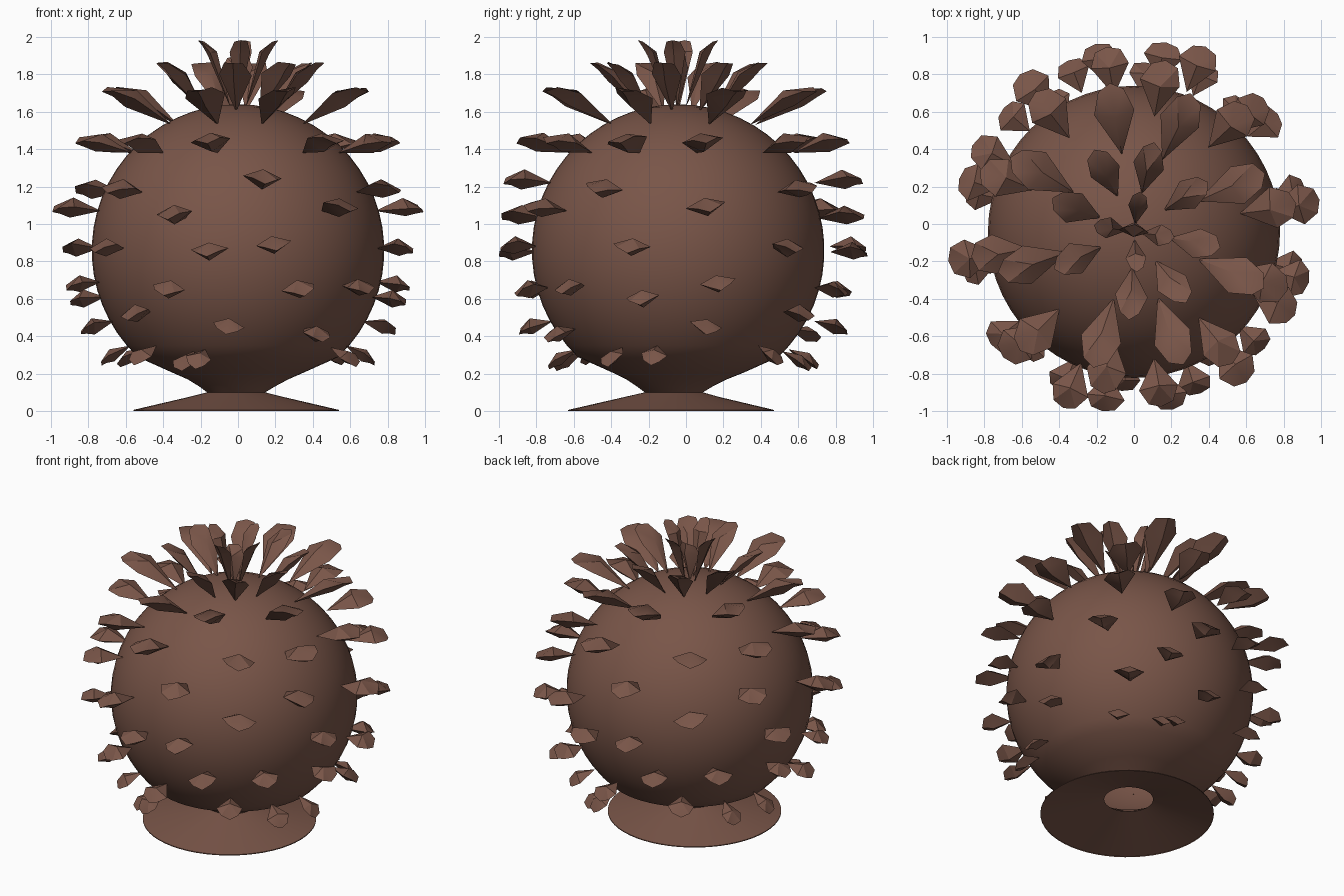
import bpy, bmesh, math, random
from mathutils import Vector, Matrix

if "Cube" in bpy.data.objects:
    bpy.data.objects.remove(bpy.data.objects["Cube"])

random.seed(4)
CY, CZ, R = -0.042, 0.858, 0.782       # ball centre and radius

brown = bpy.data.materials.new("brown")
brown.diffuse_color = (0.191, 0.091, 0.065, 1)
brown.use_nodes = True
brown.node_tree.nodes["Principled BSDF"].inputs["Base Color"].default_value = brown.diffuse_color


def finish(bm, name, angle):
    me = bpy.data.meshes.new(name)
    bm.to_mesh(me)
    bm.free()
    me.materials.append(brown)
    ob = bpy.data.objects.new(name, me)
    bpy.context.collection.objects.link(ob)
    bpy.context.view_layer.objects.active = ob
    ob.select_set(True)
    bpy.ops.object.shade_smooth_by_angle(angle=math.radians(angle))
    ob.select_set(False)


def lathe(name, rows, seg=56):
    """Rows of (radius, z, centre x, centre y), revolved and smoothed."""
    bm = bmesh.new()
    rings = []
    for r, z, cx, cy in rows:
        n = seg if r > 0 else 1
        rings.append([bm.verts.new((cx + r * math.cos(math.tau * i / seg),
                                    cy + r * math.sin(math.tau * i / seg), z)) for i in range(n)])
    for a, b in zip(rings, rings[1:]):
        for i in range(seg):
            j = (i + 1) % seg
            if len(b) == 1:
                bm.faces.new((a[i], a[j], b[0]))
            else:
                bm.faces.new((a[i], a[j], b[j], b[i]))
    finish(bm, name, 75)


# Foot and ball in one skin: flared skirt open underneath, pinched neck, sphere
rows = [(0.55, 0.0, -0.01, -0.08), (0.55, 0.006, -0.01, -0.08), (0.25, 0.076, -0.01, -0.075),
        (0.155, 0.1, -0.01, -0.065), (0.2, 0.13, -0.005, -0.06),
        (0.27, 0.17, 0, -0.05), (0.35, 0.205, 0, CY)]
for i in range(1, 24):
    a = math.radians(-53 + 143 * i / 23)
    rows.append((R * math.cos(a) if i < 23 else 0, CZ + R * math.sin(a), 0, CY))
lathe("ball_on_foot", rows)

# Leaf: stem point, thick domed middle, drooping blunt tip (along, across, up)
LEAF = [(0, 0, 0), (.63, .5, .03), (.63, -.5, .03), (.6, 0, .22), (.62, 0, -.27),
        (.93, .32, -.04), (.93, -.32, -.04), (1, 0, -.17), (.84, 0, -.2)]
FACES = [(0, 1, 3), (0, 3, 2), (1, 5, 3), (3, 6, 2), (3, 5, 7), (3, 7, 6),
         (0, 4, 1), (0, 2, 4), (1, 4, 8), (2, 8, 4), (1, 8, 5), (2, 6, 8),
         (5, 8, 7), (6, 7, 8)]


def add_leaf(bm, az, root, tip, width, head=1.0, bow=0.02, push=0.055):
    """Leaf in the upright plane at azimuth az, from root to tip (radius, z).
    head shortens the blade towards the tip, bow arches it,
    push moves the leaves at the back outwards."""
    turn = Matrix.Rotation(math.radians(az), 3, 'Z')
    base = Vector((0, CY + push * max(0, math.sin(math.radians(az))), 0))
    r0 = Vector((root[0], 0, root[1]))
    along = Vector((tip[0], 0, tip[1])) - r0
    d = along.normalized()
    across = Vector((0, 1, 0))
    up = d.cross(across)
    arch = up * bow * along.length * 4
    roll = Matrix.Rotation(random.uniform(-.2, .2), 3, d)
    across, up = roll @ across, roll @ up
    vs = []
    for u, v, w in LEAF:
        s = random.uniform(.92, 1.08)
        if u > 0:
            u = 1 - (1 - u) * head
        p = r0 + along * u + arch * u * (1 - u) + (across * v + up * w) * width * s
        vs.append(bm.verts.new(turn @ p + base))
    for f in FACES:
        bm.faces.new([vs[i] for i in f])


def leaf_ring(name, leaves):
    bm = bmesh.new()
    for leaf in leaves:
        add_leaf(bm, *leaf)
    bmesh.ops.recalc_face_normals(bm, faces=bm.faces)
    finish(bm, name, 32)


# Crown: upright centre leaf and three rings of long-stemmed leaves
leaf_ring("centre_leaf", [(90, (0, 1.62), (.01, 1.9), .17, .6, 0, 0)])
leaf_ring("crown_inner_leaves", [(a, (.04, 1.62), (.2, 1.99), .11, .6, .09, 0)
                                 for a in (81, 171, -8, -86)])
leaf_ring("crown_middle_leaves", [(a, (.19, 1.6), (.45, 1.88), .17, .95, .05, .02)
                                  for a in (33, 77, 117, 159, 205, 267, 307, 350)])
leaf_ring("crown_outer_leaves", [(a, (.37, 1.53), (.74, 1.74), .21, .95, .04, .05)
                                 for a in (23, 66, 100, 150, 197, 253, 290, 337)])

# Side rings: (name, length, elevation, width, [(azimuth, height)]), repeated at a half turn
SIDES = [
    ("shoulder_leaves", .3, 17, .22, [(-101, 1.38), (-53, 1.38), (-21, 1.38), (9, 1.38), (46, 1.38)]),
    ("upper_side_leaves", .25, 7, .21, [(-81, 1.22), (-27, 1.17), (44, 1.17),
                                        (-112, 1.03), (-53, 1.07), (9, 1.07)]),
    ("middle_leaves", .19, 3, .2, [(-100, .85), (-78, .88), (-16, .87), (38, .87)]),
    ("lower_side_leaves", .18, -4, .19, [(-115, .66), (-68, .66), (-42, .67),
                                         (-13, .61), (13, .69), (48, .53)]),
    ("low_leaves", .18, -14, .17, [(-94, .48), (10, .48), (-57, .44)]),
    ("bottom_leaves", .18, -28, .14, [(-108, .33), (-31, .34), (-11, .35), (42, .35), (65, .32)]),
]
for name, length, elev, width, spots in SIDES:
    e = math.radians(elev)
    leaves = []
    for az, z in spots:
        r = math.sqrt(R * R - (z - CZ) ** 2) - .01
        tip = (r + length * math.cos(e) + .01, z + length * math.sin(e))
        leaves += [(az + half, (r, z), tip, width) for half in (0, 180)]
    leaf_ring(name, leaves)
